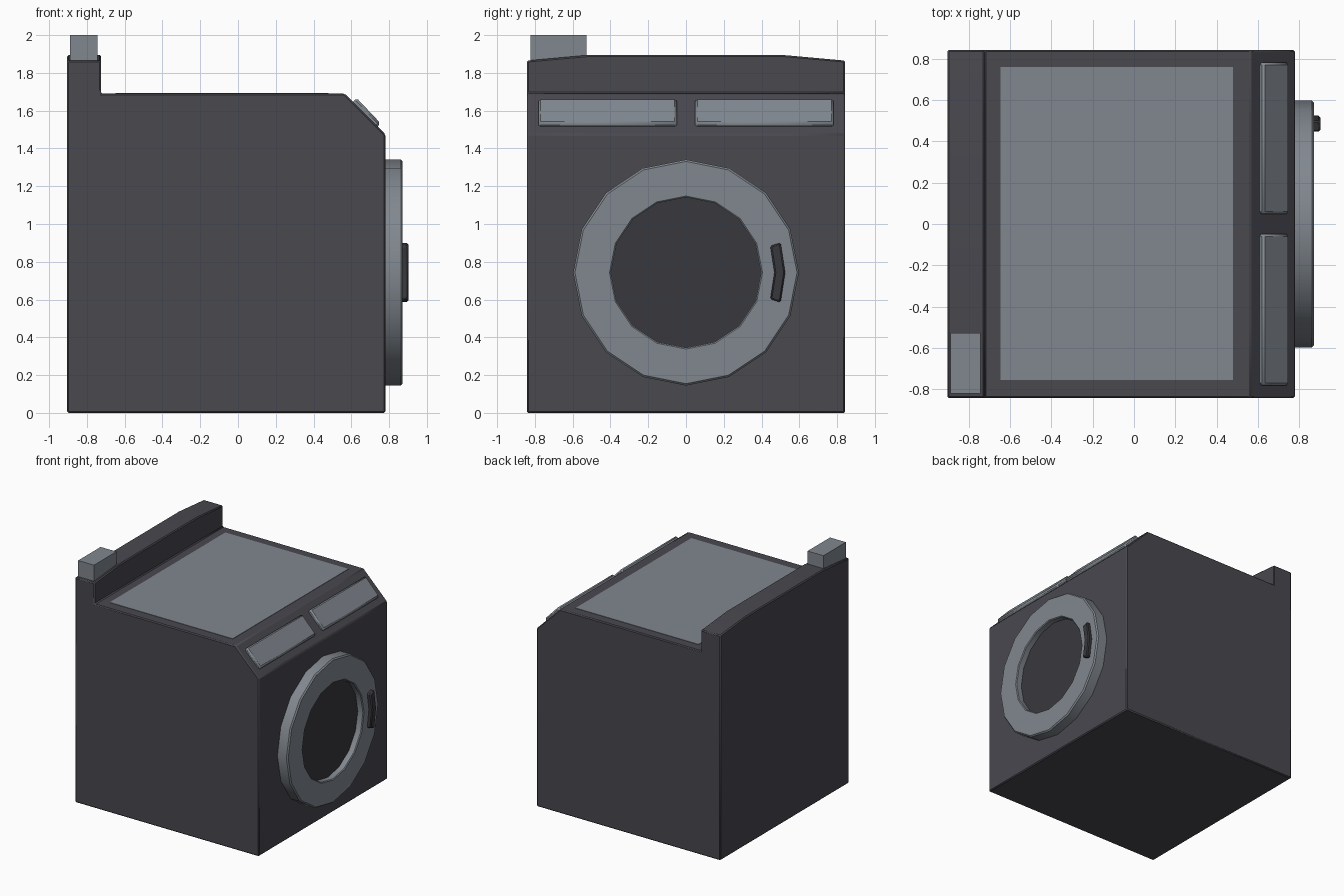
import bpy, bmesh
from math import sin, cos, pi, radians
from mathutils import Vector

if "Cube" in bpy.data.objects:
    bpy.data.objects.remove(bpy.data.objects["Cube"])


def material(name, rgb):
    m = bpy.data.materials.new(name)
    m.diffuse_color = (*rgb, 1)
    m.use_nodes = True
    m.node_tree.nodes["Principled BSDF"].inputs["Base Color"].default_value = m.diffuse_color
    return m


DARK = material("dark_enamel", (0.065, 0.065, 0.078))
GLASS = material("dark_glass", (0.04, 0.04, 0.048))
LIGHT = material("light_grey", (0.22, 0.245, 0.275))


def finish(name, bm, mat, bevel=0.0):
    bmesh.ops.recalc_face_normals(bm, faces=bm.faces)
    me = bpy.data.meshes.new(name)
    bm.to_mesh(me)
    bm.free()
    me.materials.append(mat)
    ob = bpy.data.objects.new(name, me)
    bpy.context.collection.objects.link(ob)
    bpy.ops.object.select_all(action='DESELECT')
    ob.select_set(True)
    bpy.context.view_layer.objects.active = ob
    if bevel:
        mod = ob.modifiers.new("edge_bevel", 'BEVEL')
        mod.width = bevel
        mod.segments = 1
        mod.limit_method = 'ANGLE'
        mod.angle_limit = radians(30)
    bpy.ops.object.shade_smooth_by_angle(angle=radians(30))
    return ob


def prism(pts, axis, a, b):
    """Extrude a 2D profile from a to b; axis 'x' takes (y, z), axis 'y' takes (x, z)."""
    bm = bmesh.new()
    place = (lambda p: (a, p[0], p[1])) if axis == 'x' else (lambda p: (p[0], a, p[1]))
    face = bm.faces.new([bm.verts.new(place(p)) for p in pts])
    geom = bmesh.ops.extrude_face_region(bm, geom=[face])["geom"]
    shift = Vector((b - a, 0, 0)) if axis == 'x' else Vector((0, b - a, 0))
    bmesh.ops.translate(bm, vec=shift, verts=[g for g in geom if isinstance(g, bmesh.types.BMVert)])
    return bm


def rect(u0, u1, v0, v1):
    return [(u0, v0), (u1, v0), (u1, v1), (u0, v1)]


# Cabinet with sloped control edge and raised back console
bm = prism([(-0.905, 0), (0.78, 0), (0.78, 1.475), (0.565, 1.69),
            (-0.725, 1.69), (-0.725, 1.895), (-0.905, 1.895)], 'y', -0.843, 0.843)
for y in (-0.51, 0.51):
    bmesh.ops.bisect_plane(bm, geom=bm.verts[:] + bm.edges[:] + bm.faces[:],
                           plane_co=(0, y, 0), plane_no=(0, 1, 0))
for v in bm.verts:  # console top falls away towards both ends
    if v.co.z > 1.8 and abs(v.co.y) > 0.8:
        v.co.z = 1.865
finish("cabinet", bm, DARK, 0.008)

# Inlaid top panel
finish("top_panel", prism(rect(-0.648, 0.48, 1.67, 1.693), 'y', -0.755, 0.76), LIGHT)

# Small box on the console corner
finish("console_box", prism(rect(-0.89, -0.745, 1.8, 2.0), 'y', -0.822, -0.528), LIGHT)

# Pair of control panels on the slope
panel = finish("control_panel", prism([(0.595, 1.628), (0.627, 1.668), (0.754, 1.534), (0.722, 1.495)],
                                      'y', 0.048, 0.782), LIGHT, 0.012)
mirror = panel.modifiers.new("mirror", 'MIRROR')
mirror.use_axis = (False, True, False)

# Door ring, a 16-sided lathe around the x axis
CZ = 0.743
bm = bmesh.new()
profile = [(0.76, 0.598), (0.862, 0.598), (0.872, 0.588), (0.872, 0.405), (0.866, 0.398), (0.76, 0.398)]
vs = [bm.verts.new((x, 0, CZ + r)) for x, r in profile]
es = [bm.edges.new((vs[i], vs[(i + 1) % len(vs)])) for i in range(len(vs))]
bmesh.ops.spin(bm, geom=vs + es, cent=(0, 0, CZ), axis=(1, 0, 0),
               angle=2 * pi, steps=16, use_merge=True)
bmesh.ops.remove_doubles(bm, verts=bm.verts, dist=1e-4)
finish("door_ring", bm, LIGHT)

# Door glass
disc = [(0.405 * sin(i * pi / 8), CZ + 0.405 * cos(i * pi / 8)) for i in range(16)]
finish("door_glass", prism(disc, 'x', 0.76, 0.82), GLASS)

# Bent door handle
arc = [radians(a) for a in (-17.5, 0, 17.5)]
outline = [(0.525 * cos(a), CZ + 0.525 * sin(a)) for a in arc]
outline += [(0.468 * cos(a), CZ + 0.468 * sin(a)) for a in reversed(arc)]
finish("door_handle", prism(outline, 'x', 0.85, 0.903), GLASS, 0.008)
